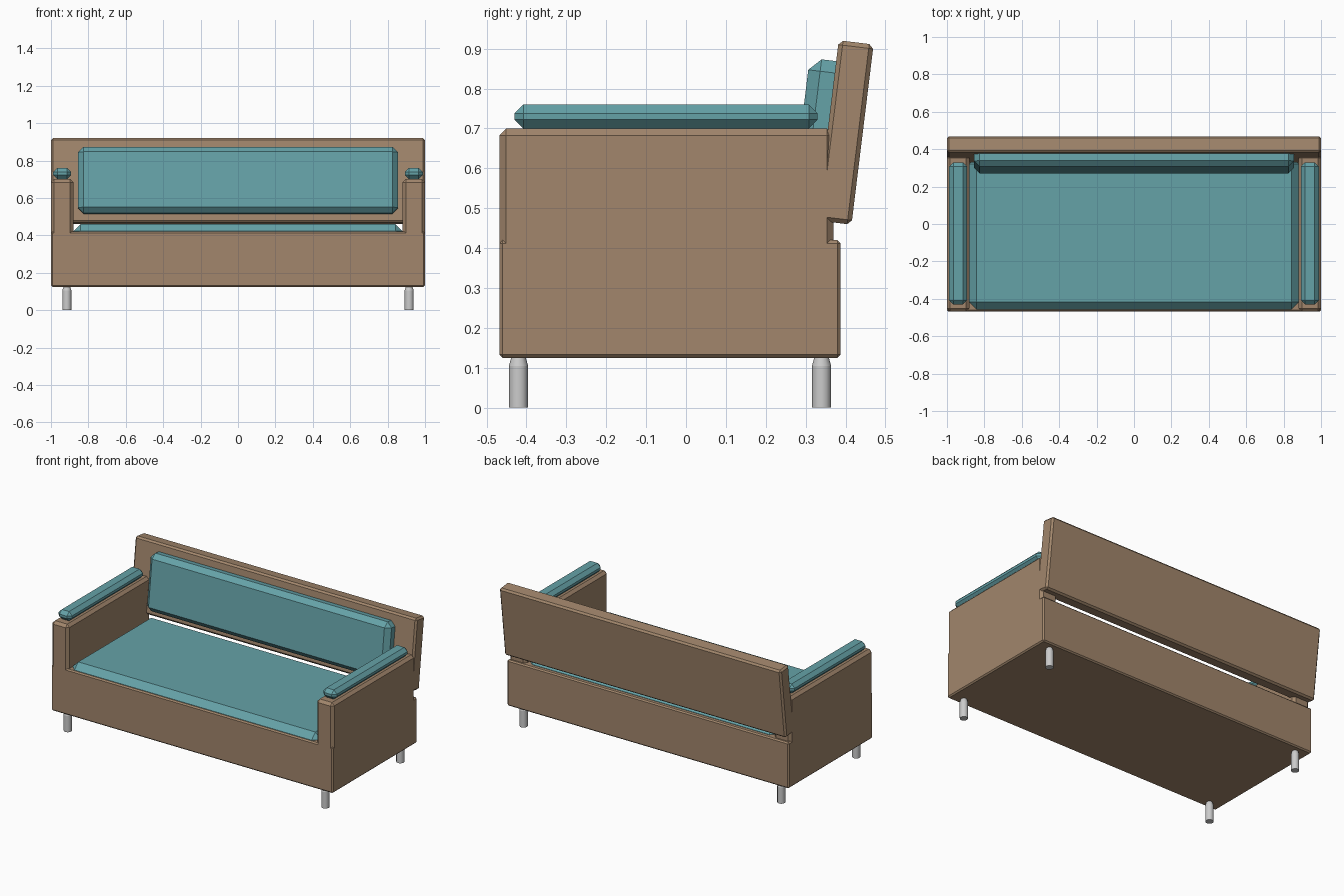
import bpy, bmesh, math
from mathutils import Matrix

if "Cube" in bpy.data.objects:
    bpy.data.objects.remove(bpy.data.objects["Cube"])


def material(name, color):
    m = bpy.data.materials.new(name)
    m.diffuse_color = color
    m.use_nodes = True
    m.node_tree.nodes["Principled BSDF"].inputs["Base Color"].default_value = m.diffuse_color
    return m


WOOD = material("brown_panel", (0.36, 0.24, 0.15, 1))
FABRIC = material("teal_fabric", (0.13, 0.36, 0.39, 1))
TILT = math.radians(-7)


def link(name, bm, mat=None):
    mesh = bpy.data.meshes.new(name)
    bm.to_mesh(mesh)
    bm.free()
    ob = bpy.data.objects.new(name, mesh)
    bpy.context.collection.objects.link(ob)
    if mat:
        mesh.materials.append(mat)
    return ob


def box(name, center, size, bevel, mat, tilt=0.0):
    """Chamfered box, optionally leaning about x."""
    bm = bmesh.new()
    bmesh.ops.create_cube(bm, size=1, matrix=Matrix.Diagonal((*size, 1)))
    bmesh.ops.bevel(bm, geom=bm.edges[:], offset=bevel, segments=1,
                    affect='EDGES', profile=0.5)
    ob = link(name, bm, mat)
    ob.location = center
    ob.rotation_euler.x = tilt
    return ob


def leg(name, x, y):
    """Round leg narrowing at the top."""
    rings = [(0.024, 0.0), (0.024, 0.105), (0.018, 0.126)]
    n = 12
    bm = bmesh.new()
    loops = [[bm.verts.new((r * math.cos(math.tau * i / n),
                            r * math.sin(math.tau * i / n), z))
              for i in range(n)] for r, z in rings]
    for a, b in zip(loops, loops[1:]):
        for i in range(n):
            j = (i + 1) % n
            bm.faces.new((a[i], a[j], b[j], b[i])).smooth = True
    bm.faces.new(loops[0][::-1])
    bm.faces.new(loops[-1])
    # keep the rims crisp
    for e in bm.edges:
        if abs(e.verts[0].co.z - e.verts[1].co.z) < 1e-6:
            e.smooth = False
    link(name, bm).location = (x, y, 0)


# Base and seat
box("base", (0, -0.04, 0.2725), (2.0, 0.856, 0.295), 0.008, WOOD)
box("seat_cushion", (0, -0.048, 0.41), (1.76, 0.816, 0.10), 0.038, FABRIC)

# Leaning back and its cushion
box("back", (0, 0.399, 0.69), (2.0, 0.088, 0.455), 0.011, WOOD, TILT)
box("back_cushion", (0, 0.348, 0.692), (1.71, 0.12, 0.358), 0.03, FABRIC, TILT)

# Arms, arm pads and legs on both sides
for side, s in (("left", -1), ("right", 1)):
    box(side + "_arm", (s * 0.94, -0.049, 0.535), (0.12, 0.838, 0.33), 0.017, WOOD)
    box(side + "_arm_pad", (s * 0.94, -0.05, 0.73), (0.096, 0.76, 0.06), 0.022, FABRIC)
    for end, y in (("front", -0.42), ("back", 0.34)):
        leg(f"{end}_{side}_leg", s * 0.915, y)
